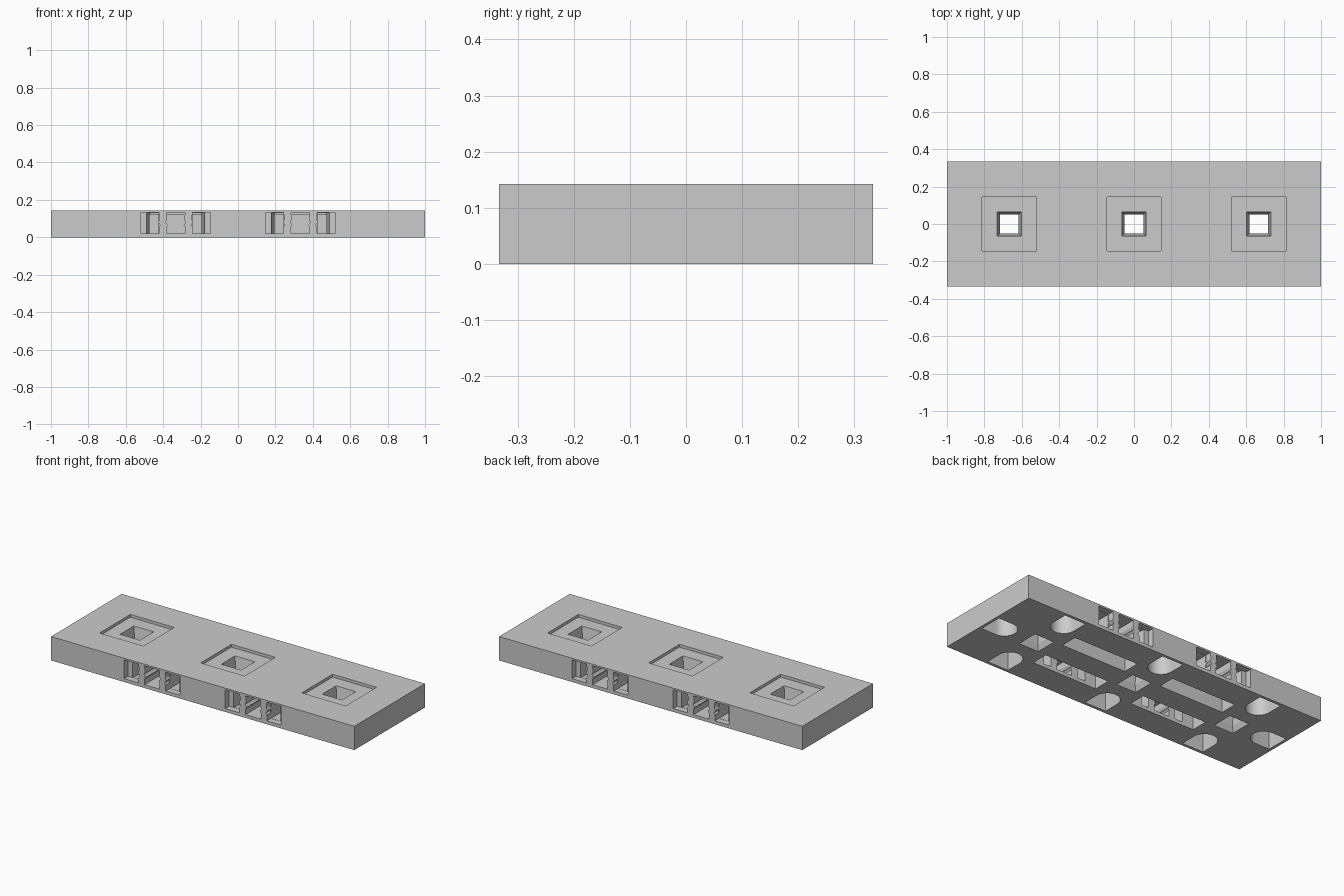
import bpy, bmesh, math

old = bpy.data.objects.get("Cube")
if old:
    bpy.data.objects.remove(old, do_unlink=True)

HX, HY, H = 1.0, 0.333, 0.142
PITCH = 2 / 3

grey = bpy.data.materials.new("light_grey")
grey.use_nodes = True
colour = (0.6, 0.6, 0.6, 1)
grey.diffuse_color = colour
grey.node_tree.nodes["Principled BSDF"].inputs["Base Color"].default_value = colour


def loft(name, bottom, top):
    """Closed solid between two matching rings of 3D points."""
    bm = bmesh.new()
    a = [bm.verts.new(p) for p in bottom]
    b = [bm.verts.new(p) for p in top]
    n = len(a)
    bm.faces.new(a)
    bm.faces.new(b)
    for i in range(n):
        j = (i + 1) % n
        bm.faces.new((a[i], a[j], b[j], b[i]))
    bmesh.ops.recalc_face_normals(bm, faces=bm.faces)
    mesh = bpy.data.meshes.new(name)
    bm.to_mesh(mesh)
    bm.free()
    obj = bpy.data.objects.new(name, mesh)
    bpy.context.collection.objects.link(obj)
    return obj


def prism_z(name, pts, z0, z1):
    return loft(name, [(x, y, z0) for x, y in pts], [(x, y, z1) for x, y in pts])


def prism_y(name, pts, y0, y1):
    return loft(name, [(x, y0, z) for x, z in pts], [(x, y1, z) for x, z in pts])


def rect(x0, x1, y0, y1):
    return [(x0, y0), (x1, y0), (x1, y1), (x0, y1)]


def square(cx, h):
    return rect(cx - h, cx + h, -h, h)


block = prism_z("base_plate", rect(-HX, HX, -HY, HY), 0, H)
block.data.materials.append(grey)
bpy.context.view_layer.objects.active = block


def cut(tool):
    tool.hide_render = True
    mod = block.modifiers.new("cut", "BOOLEAN")
    mod.operation = "DIFFERENCE"
    mod.solver = "EXACT"
    mod.object = tool
    bpy.ops.object.modifier_apply(modifier=mod.name)
    mesh = tool.data
    bpy.data.objects.remove(tool, do_unlink=True)
    bpy.data.meshes.remove(mesh)


# Shallow square recesses, each with a waisted through hole
FLOOR, WAIST = 0.125, 0.035
for cx in (-PITCH, 0, PITCH):
    cut(prism_z("recess", square(cx, 0.145), FLOOR, H + 0.05))

    def ring(h, z):
        return [(x, y, z) for x, y in square(cx, h)]
    # both funnels run a little past the surface along the same slope
    cut(loft("upper_funnel", ring(0.05, WAIST), ring(0.0667, FLOOR + 0.01)))
    cut(loft("lower_funnel", ring(0.066, -0.0035), ring(0.0493, WAIST + 0.0015)))

# Round-ended pockets underneath, flat side towards the outer edge
W, FLAT, ROUND = 0.07, 0.316, 0.22
arc = [(ROUND - W * math.sin(math.pi * i / 20), W * math.cos(math.pi * i / 20))
       for i in range(21)]
outline = [(FLAT, W)] + arc + [(FLAT, -W)]
for s in (-1, 1):
    for cx in (-PITCH, 0, PITCH):
        cut(prism_z("pocket", [(cx + t, s * r) for r, t in outline], -0.05, 0.12))
    shift = HX - HY
    cut(prism_z("pocket", [(s * (r + shift), t) for r, t in outline], -0.05, 0.12))

# Oblong pockets underneath and the triple side openings that reach them
Z0, Z1 = 0.02, 0.132
WAVE = [(Z0, 0), (0.055, 0), (0.065, 0.008), (0.08, -0.004), (0.095, 0.004), (Z1, 0)]
for sy in (-1, 1):
    for cx in (-PITCH / 2, PITCH / 2):
        y0, y1 = sorted((sy * 0.068, sy * 0.17))
        cut(prism_z("oblong", rect(cx - 0.213, cx + 0.213, y0, y1), -0.05, 0.12))
        # middle opening, wavy on both sides
        left = [(cx - 0.05 + w, z) for z, w in WAVE]
        right = [(cx + 0.05 - w, z) for z, w in reversed(WAVE)]
        cut(prism_y("middle_opening", left + right, sy * 0.15, sy * 0.36))
        for sx in (-1, 1):
            # outer openings with a wide mouth and a tapered throat
            edge = [(cx + sx * (0.09 - w), z) for z, w in WAVE]
            mouth = edge + [(cx + sx * 0.185, Z1), (cx + sx * 0.185, Z0)]
            cut(prism_y("mouth", mouth, sy * 0.295, sy * 0.36))
            throat = [(cx + sx * x, sy * y) for x, y in
                      ((0.091, 0.31), (0.157, 0.31), (0.137, 0.15), (0.091, 0.15))]
            cut(prism_z("throat", throat, Z0 + 0.001, Z1 - 0.001))

for poly in block.data.polygons:
    poly.material_index = 0

bpy.ops.object.select_all(action="DESELECT")
block.select_set(True)
bpy.context.view_layer.objects.active = block
bpy.ops.object.shade_smooth_by_angle(angle=math.radians(20))
